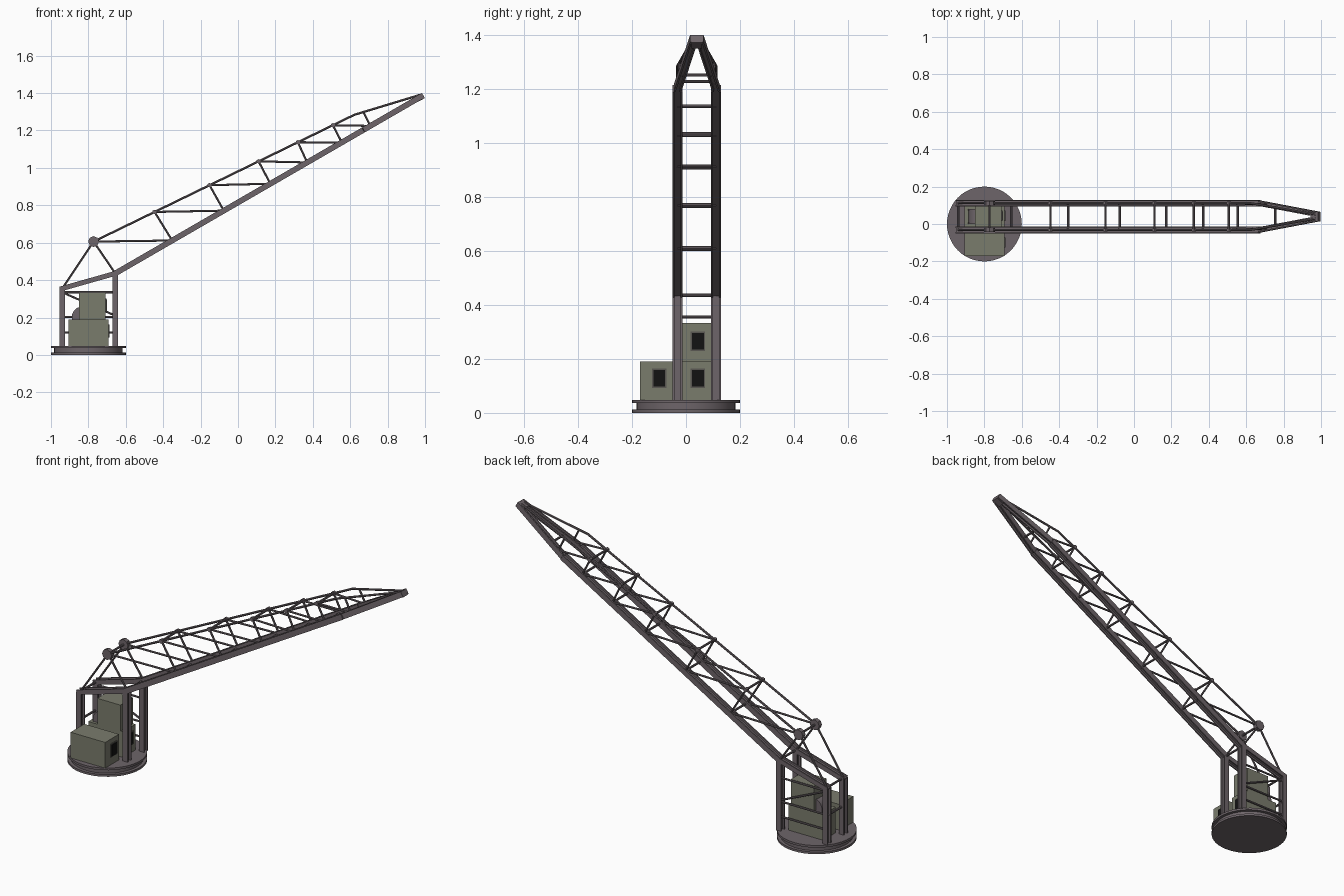
import bpy, bmesh
from mathutils import Vector, Matrix

if "Cube" in bpy.data.objects:
    bpy.data.objects.remove(bpy.data.objects["Cube"], do_unlink=True)


def material(name, rgb):
    m = bpy.data.materials.new(name)
    m.use_nodes = True
    m.diffuse_color = (*rgb, 1)
    m.node_tree.nodes["Principled BSDF"].inputs["Base Color"].default_value = (*rgb, 1)
    return m


STEEL = material("grey steel", (0.155, 0.13, 0.142))
CABIN = material("olive grey paint", (0.195, 0.2, 0.152))
FRAME = material("dark trim", (0.1, 0.095, 0.085))
GLASS = material("black glass", (0.006, 0.006, 0.006))

MID = 0.04       # y of the frame's centre plane
HALF = 0.0715    # half the spacing of the two side frames
TIP = 0.011      # half spacing at the boom tip
CX = -0.8        # x of the turntable


def finish(name, bm, mat):
    bmesh.ops.recalc_face_normals(bm, faces=bm.faces)
    mesh = bpy.data.meshes.new(name)
    bm.to_mesh(mesh)
    bm.free()
    mesh.materials.append(mat)
    obj = bpy.data.objects.new(name, mesh)
    bpy.context.collection.objects.link(obj)
    return obj


def add_box(bm, size, matrix):
    bmesh.ops.create_cube(bm, size=1, matrix=matrix @ Matrix.Diagonal((*size, 1)))


def box(name, lo, hi, mat):
    lo, hi = Vector(lo), Vector(hi)
    bm = bmesh.new()
    add_box(bm, hi - lo, Matrix.Translation((lo + hi) / 2))
    return finish(name, bm, mat)


def along(p, q):
    """Matrix at the middle of p-q: local z runs along it, local y stays sideways."""
    p, q = Vector(p), Vector(q)
    z = (q - p).normalized()
    x = Vector((0, 1, 0)).cross(z).normalized()
    y = z.cross(x)
    rot = Matrix((x, y, z)).transposed().to_4x4()
    return Matrix.Translation((p + q) / 2) @ rot, (q - p).length


def girder(name, p, q, width=0.036, depth=0.03, wall=0.007):
    """H-section beam: two side flanges joined by a web."""
    m, length = along(p, q)
    bm = bmesh.new()
    for s in (-1, 1):
        add_box(bm, (depth, wall, length),
                m @ Matrix.Translation((0, s * (width - wall) / 2, 0)))
    add_box(bm, (wall, width - 2 * wall, length), m)
    return finish(name, bm, STEEL)


def rod(bm, p, q, r=0.0055):
    d = Vector(q) - Vector(p)
    m = Matrix.Translation((Vector(p) + Vector(q)) / 2) @ d.to_track_quat('Z', 'Y').to_matrix().to_4x4()
    bmesh.ops.create_cone(bm, cap_ends=True, segments=8, radius1=r, radius2=r,
                          depth=d.length, matrix=m)


def disc(name, r, depth, centre, mat, axis='Z', segments=48):
    bm = bmesh.new()
    turn = Matrix.Rotation(1.570796, 4, 'X') if axis == 'Y' else Matrix()
    bmesh.ops.create_cone(bm, cap_ends=True, segments=segments, radius1=r, radius2=r,
                          depth=depth, matrix=Matrix.Translation(centre) @ turn)
    obj = finish(name, bm, mat)
    for f in obj.data.polygons:
        f.use_smooth = len(f.vertices) == 4
    obj.data.set_sharp_from_angle(angle=0.6)
    return obj


# turntable
disc("turntable_bottom", 0.2, 0.012, (CX, 0, 0.006), STEEL)
disc("turntable_core", 0.183, 0.026, (CX, 0, 0.024), STEEL)
disc("turntable_top", 0.2, 0.012, (CX, 0, 0.042), STEEL)


# key points of a side frame, in x and z
REAR_TOP, FRONT_TOP = (-0.94, 0.355), (-0.656, 0.436)
BEND, END = (0.67, 1.207), (0.989, 1.387)
PEAK, UPPER_BEND, UPPER_END = (-0.772, 0.606), (0.622, 1.284), (0.972, 1.39)


def on_line(a, b, x):
    t = (x - a[0]) / (b[0] - a[0])
    return a[1] + t * (b[1] - a[1])


def spread(x, start, end):
    t = min(max((x - start) / (end - start), 0), 1)
    return HALF + t * (TIP - HALF)


def lower(x, s):
    z = on_line(FRONT_TOP, END, x)
    return Vector((x, MID + s * spread(x, BEND[0], END[0]), z))


def upper(x, s):
    z = on_line(PEAK, UPPER_BEND, x) if x < UPPER_BEND[0] else on_line(UPPER_BEND, UPPER_END, x)
    return Vector((x, MID + s * spread(x, UPPER_BEND[0], UPPER_END[0]), z))


# panel joints: x on the upper chord, x on the lower chord
UPPER_X = [-0.772, -0.446, -0.152, 0.11, 0.32, 0.507, 0.67]
LOWER_X = [-0.352, -0.076, 0.173, 0.37, 0.555, 0.708]

# legs, boom girders and lattice of each side
for side, s in (("near", -1), ("far", 1)):
    y = MID + s * HALF
    rear, front = Vector((REAR_TOP[0], y, REAR_TOP[1])), Vector((FRONT_TOP[0], y, FRONT_TOP[1]))
    girder(side + "_rear_leg", (rear.x, y, 0.046), rear)
    girder(side + "_front_leg", (front.x, y, 0.046), front)
    girder(side + "_top_beam", rear - Vector((0.012, 0, 0.003)), front, depth=0.026)
    girder(side + "_boom_girder", front, lower(BEND[0], s))
    girder(side + "_boom_nose", lower(BEND[0], s), lower(END[0], s), width=0.028)

    bm = bmesh.new()
    rod(bm, rear, upper(PEAK[0], s))
    rod(bm, front, upper(PEAK[0], s))
    rod(bm, upper(PEAK[0], s), upper(UPPER_BEND[0], s), 0.006)
    rod(bm, upper(UPPER_BEND[0], s), upper(UPPER_END[0], s), 0.006)
    for i, x in enumerate(LOWER_X):
        rod(bm, upper(UPPER_X[i], s), lower(x, s))
        rod(bm, lower(x, s), upper(UPPER_X[i + 1], s))
    finish(side + "_lattice", bm, STEEL)

    # joint plates on the upper chord
    disc(side + "_peak_joint", 0.029, 0.024, upper(PEAK[0], s), STEEL, 'Y', 8)
    for i, x in enumerate(UPPER_X[1:-1]):
        disc(f"{side}_joint_{i + 1}", 0.012, 0.016, upper(x, s), STEEL, 'Y', 6)

# rungs tying both sides together
bm = bmesh.new()
for x in UPPER_X[:-1]:
    rod(bm, upper(x, -1), upper(x, 1), 0.006)
for x in LOWER_X[:-1] + [FRONT_TOP[0], 0.755]:
    rod(bm, lower(x, -1), lower(x, 1), 0.006)
for z in (0.2, REAR_TOP[1]):
    rod(bm, (REAR_TOP[0], MID - HALF, z), (REAR_TOP[0], MID + HALF, z), 0.006)
finish("cross_rungs", bm, STEEL)

# bracing between the far legs
bm = bmesh.new()
far = MID + HALF
for z0, z1 in ((0.335, 0.335), (0.335, 0.21), (0.203, 0.203), (0.12, 0.12)):
    rod(bm, (REAR_TOP[0], far, z0), (FRONT_TOP[0], far, z1))
finish("leg_bracing", bm, STEEL)

# boom tip
m, length = along((0.95, MID, 1.365), (0.991, MID, 1.386))
bm = bmesh.new()
add_box(bm, (0.031, 0.038, length), m)
finish("boom_tip", bm, STEEL)

# cabins, each with a framed window facing +x
CABINS = {
    "side_cabin": ((-0.905, -0.17, 0.048), (-0.693, -0.05, 0.19), -0.099, 0.128),
    "lower_cabin": ((-0.905, -0.015, 0.048), (-0.693, 0.095, 0.19), 0.044, 0.128),
    "upper_cabin": ((-0.85, -0.015, 0.19), (-0.708, 0.095, 0.333), 0.044, 0.265),
}
for name, (lo, hi, wy, wz) in CABINS.items():
    box(name, lo, hi, CABIN)
    for part, w, h, t, mat in (("window_trim", 0.027, 0.036, 0.005, FRAME),
                               ("window", 0.022, 0.031, 0.007, GLASS)):
        box(f"{name}_{part}", (hi[0] - 0.001, wy - w, wz - h), (hi[0] + t, wy + w, wz + h), mat)

# winch drum behind the upper cabin
disc("winch_drum", 0.05, 0.07, (-0.834, MID, 0.204), STEEL, 'Y', 24)
for s in (-1, 1):
    disc("winch_flange", 0.054, 0.008, (-0.834, MID + s * 0.035, 0.204), STEEL, 'Y', 24)
